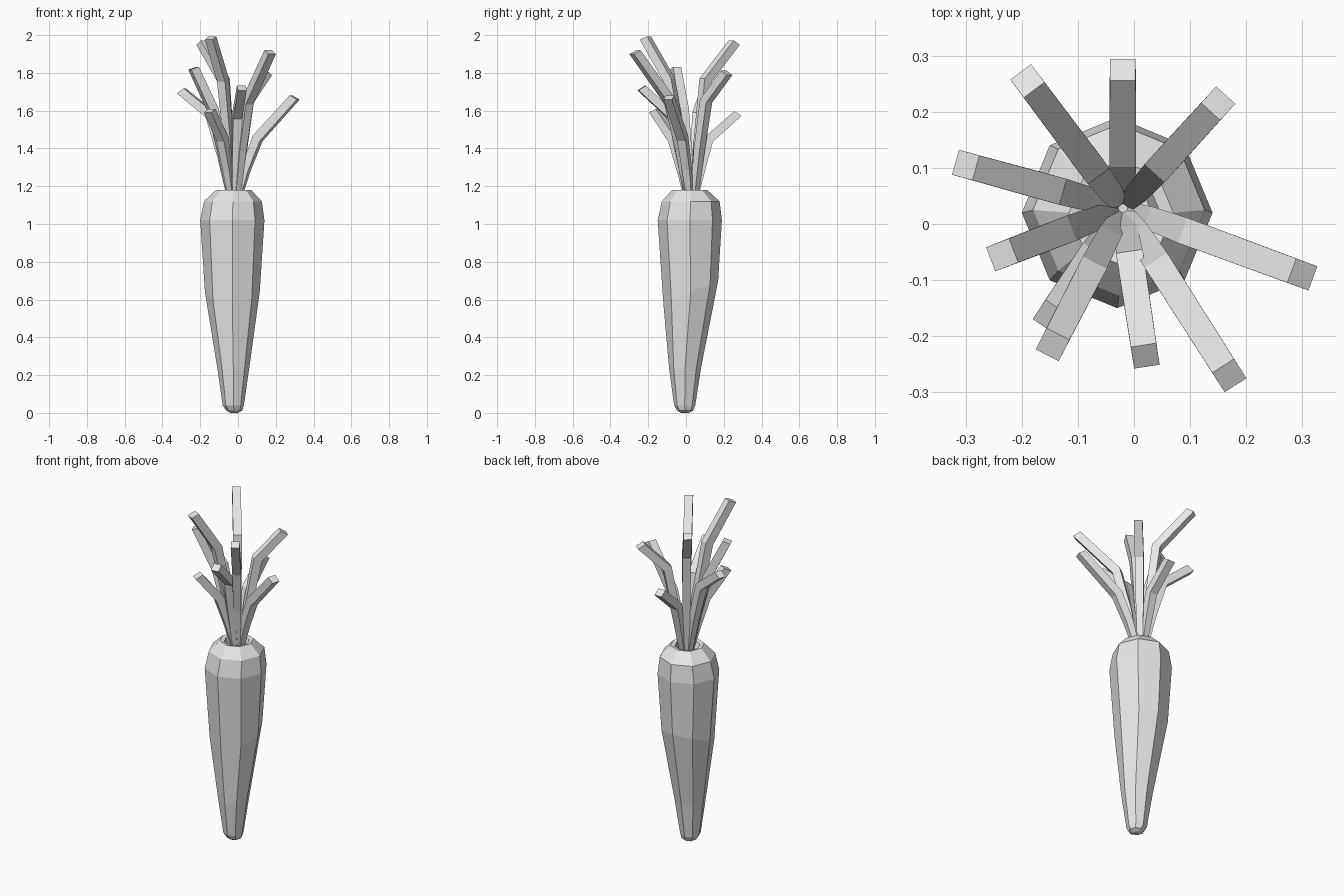
import bpy, bmesh, math
from mathutils import Vector

cube = bpy.data.objects.get("Cube")
if cube:
    bpy.data.objects.remove(cube, do_unlink=True)

grey = bpy.data.materials.new("plain_grey")
grey.use_nodes = True
grey.diffuse_color = (0.8, 0.8, 0.8, 1)
grey.node_tree.nodes["Principled BSDF"].inputs["Base Color"].default_value = (0.8, 0.8, 0.8, 1)


def loft(name, rings):
    """Skin a list of equal-sized vertex rings and cap both ends."""
    bm = bmesh.new()
    loops = [[bm.verts.new(p) for p in ring] for ring in rings]
    n = len(loops[0])
    for a, b in zip(loops, loops[1:]):
        for i in range(n):
            j = (i + 1) % n
            bm.faces.new((a[i], a[j], b[j], b[i]))
    bm.faces.new(loops[0][::-1])
    bm.faces.new(loops[-1])
    bmesh.ops.recalc_face_normals(bm, faces=bm.faces)
    mesh = bpy.data.meshes.new(name)
    bm.to_mesh(mesh)
    bm.free()
    mesh.materials.append(grey)
    obj = bpy.data.objects.new(name, mesh)
    bpy.context.collection.objects.link(obj)


# Eight-sided root with a shallow hollow in its crown: z, centre x, centre y, radius, tilt
profile = [
    (0.0, -0.02, -0.005, 0.02, 0),
    (0.012, -0.02, -0.005, 0.042, 0),
    (0.04, -0.025, -0.007, 0.056, 0),
    (0.24, -0.025, -0.005, 0.085, 0),
    (0.64, -0.03, 0.025, 0.145, 0.4),
    (1.02, -0.03, 0.02, 0.17, 0),
    (1.12, -0.027, 0.025, 0.153, 0),
    (1.18, -0.023, 0.02, 0.093, 0),
    (1.175, -0.023, 0.02, 0.07, 0),
    (1.14, -0.023, 0.02, 0.055, 0),
]
rings = []
for z, cx, cy, r, tilt in profile:
    ring = []
    for i in range(8):
        a = i * math.tau / 8
        ring.append((cx + r * math.cos(a), cy + r * math.sin(a), z + tilt * r * math.sin(a)))
    rings.append(ring)
loft("root", rings)


def stem(name, tip, bend_z, bend_r):
    """Square stalk rising from the crown, bending outward to its tip."""
    base = Vector((-0.02, 0.028, 1.13))
    span = Vector(tip) - base
    out = Vector((span.x, span.y, 0))
    reach = out.length
    out.normalize()
    side = Vector((-out.y, out.x, 0))
    steps = [(0.02, 0), (0.02 + reach * bend_r * 0.35, bend_z * 0.5),
             (reach * bend_r, bend_z), (reach, 1)]
    path = [base + out * r + Vector((0, 0, span.z * h)) for r, h in steps]
    rings = []
    for i, p in enumerate(path):
        t = (path[min(i + 1, 3)] - path[max(i - 1, 0)]).normalized()
        if i == 3:  # the cut end leans toward level
            t = (t + Vector((0, 0, 0.5))).normalized()
        up = t.cross(side)
        w = (0.014, 0.021, 0.024, 0.023)[i]
        rings.append([p + side * w * s + up * w * u
                      for s, u in ((-1, -1), (1, -1), (1, 1), (-1, 1))])
    loft(name, rings)


# Stalks around the crown: tip, height and reach of the bend
stalks = [
    ((-0.19, 0.255, 1.96), 0.76, 0.33),
    ((-0.02, 0.275, 1.585), 0.70, 0.38),
    ((0.15, 0.215, 1.80), 0.78, 0.42),
    ((0.30, -0.09, 1.67), 0.60, 0.39),
    ((0.17, -0.27, 1.91), 0.66, 0.37),
    ((0.02, -0.235, 1.72), 0.74, 0.37),
    ((-0.145, -0.215, 1.985), 0.74, 0.48),
    ((-0.15, -0.165, 1.60), 0.68, 0.48),
    ((-0.235, -0.055, 1.825), 0.68, 0.52),
    ((-0.30, 0.105, 1.705), 0.78, 0.45),
]
for k, (tip, bend_z, bend_r) in enumerate(stalks, 1):
    stem(f"leaf_stalk_{k}", tip, bend_z, bend_r)
